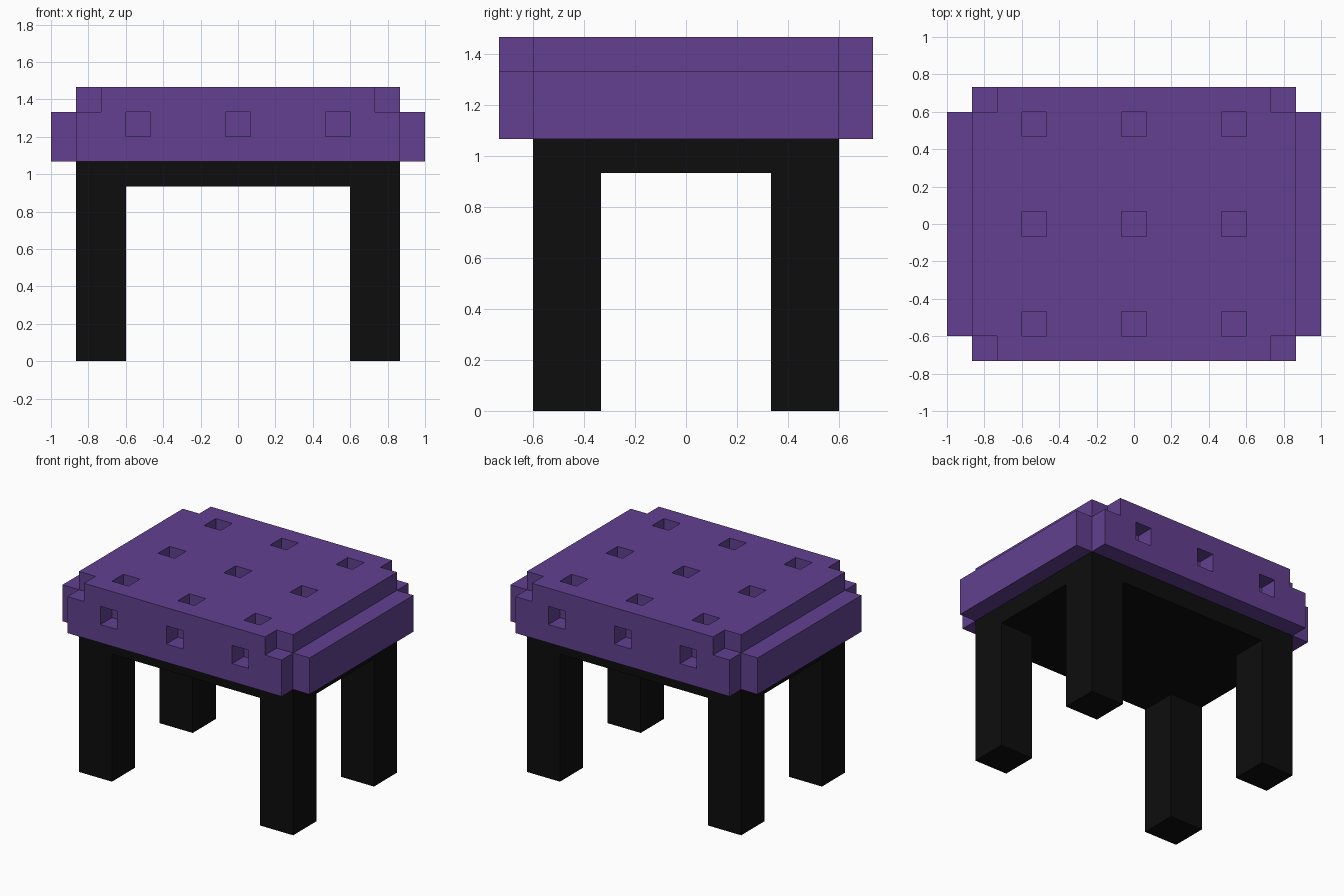
import bpy
import bmesh
from itertools import product
from mathutils import Vector

U = 2 / 15  # edge length of one building block

cube = bpy.data.objects.get("Cube")
if cube:
    bpy.data.objects.remove(cube, do_unlink=True)


def material(name, rgb):
    mat = bpy.data.materials.new(name)
    mat.use_nodes = True
    color = (*rgb, 1)
    mat.diffuse_color = color
    mat.node_tree.nodes["Principled BSDF"].inputs["Base Color"].default_value = color
    return mat


purple = material("purple fabric", (0.122, 0.051, 0.279))
black = material("black wood", (0.004, 0.004, 0.004))


def add_object(name, bm, mat):
    mesh = bpy.data.meshes.new(name)
    bm.to_mesh(mesh)
    bm.free()
    mesh.materials.append(mat)
    obj = bpy.data.objects.new(name, mesh)
    bpy.context.collection.objects.link(obj)
    return obj


def box(name, center, size, mat):
    bm = bmesh.new()
    bmesh.ops.create_cube(bm, size=U)
    bmesh.ops.scale(bm, vec=size, verts=bm.verts)
    bmesh.ops.translate(bm, vec=Vector(center) * U, verts=bm.verts)
    return add_object(name, bm, mat)


# Frame: slab on four square legs
box("seat_frame", (0, 0, 7.5), (13, 9, 1), black)
for (sx, side), (sy, end) in product(((1, "left"), (-1, "right")), ((-1, "front"), (1, "back"))):
    box(f"{end}_{side}_leg", (sx * 5.5, sy * 3.5, 3.5), (2, 2, 7), black)


# Cushion: stepped block shape with square tufting holes
def is_cushion(x, y, z):
    x, y = abs(x), abs(y)
    if x > 7 or y > 5 or not 8 <= z <= 10:
        return False
    if x == 7:                       # low side rolls
        return y <= 4 and z <= 9
    if y == 5:                       # front and back rolls, notched and tufted
        notch = x == 6 and z == 10
        tuft = x in (0, 4) and z == 9
        return not (notch or tuft)
    return not (z == 10 and x in (0, 4) and y in (0, 4))  # top tufts


bm = bmesh.new()
axes = [Vector(a) for a in ((1, 0, 0), (0, 1, 0), (0, 0, 1))]
for cell in product(range(-7, 8), range(-5, 6), range(8, 11)):
    if not is_cushion(*cell):
        continue
    center = Vector(cell) + Vector((0, 0, 0.5))
    for k, sign in product(range(3), (1, -1)):
        n = axes[k] * sign
        if is_cushion(*(round(c) for c in Vector(cell) + n)):
            continue
        u = axes[(k + 1) % 3]
        v = n.cross(u)
        corners = [center + (n + a * u + b * v) / 2
                   for a, b in ((-1, -1), (1, -1), (1, 1), (-1, 1))]
        bm.faces.new([bm.verts.new(c * U) for c in corners])
bmesh.ops.remove_doubles(bm, verts=bm.verts, dist=U / 100)
bmesh.ops.dissolve_limit(bm, angle_limit=0.01, verts=bm.verts, edges=bm.edges)
add_object("cushion", bm, purple)
